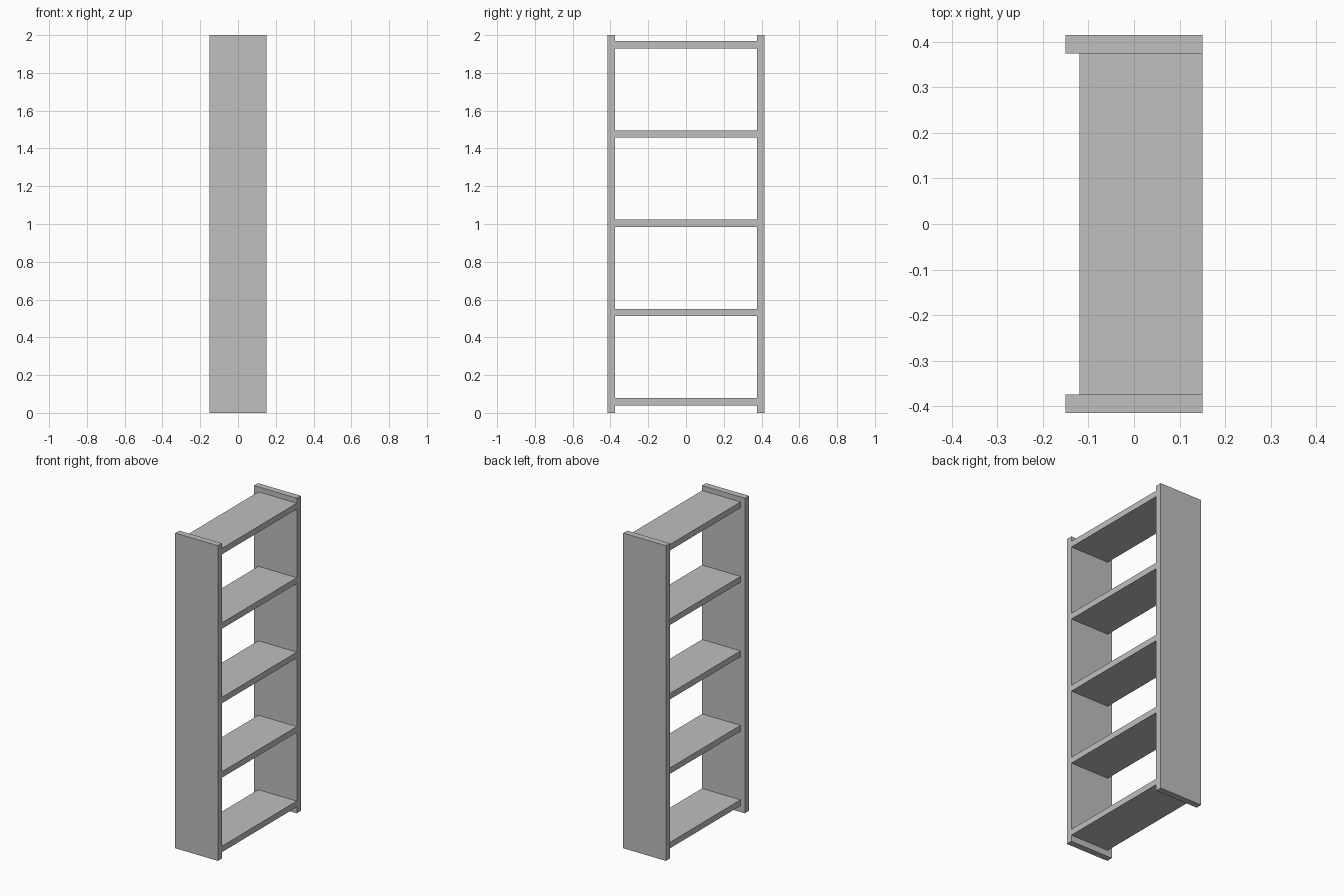
import bpy

cube = bpy.data.objects.get("Cube")
if cube:
    bpy.data.objects.remove(cube, do_unlink=True)

DEPTH, HEIGHT = 0.30, 2.0
HALF_WIDTH, BOARD = 0.415, 0.04
SETBACK = 0.03          # shelves stop short of the -x edge
SHELF_COUNT = 5

grey = bpy.data.materials.new("light_grey")
grey.use_nodes = True
colour = (0.52, 0.52, 0.52, 1)
grey.diffuse_color = colour
grey.node_tree.nodes["Principled BSDF"].inputs["Base Color"].default_value = colour


def board(name, low, high):
    """Add a box spanning two opposite corners."""
    centre = [(a + b) / 2 for a, b in zip(low, high)]
    bpy.ops.mesh.primitive_cube_add(size=1, location=centre)
    obj = bpy.context.object
    obj.name = name
    obj.scale = [b - a for a, b in zip(low, high)]
    bpy.ops.object.transform_apply(location=False, rotation=False, scale=True)
    obj.data.materials.append(grey)
    return obj


# Upright side panels
inner = HALF_WIDTH - BOARD
x0, x1 = -DEPTH / 2, DEPTH / 2
board("front_panel", (x0, -HALF_WIDTH, 0), (x1, -inner, HEIGHT))
board("back_panel", (x0, inner, 0), (x1, HALF_WIDTH, HEIGHT))

# Evenly spaced shelves, flush with the +x edge
first, last = BOARD, HEIGHT - 0.07
for i in range(SHELF_COUNT):
    z = first + (last - first) * i / (SHELF_COUNT - 1)
    board(f"shelf_{i + 1}", (x0 + SETBACK, -inner, z), (x1, inner, z + 0.038))
